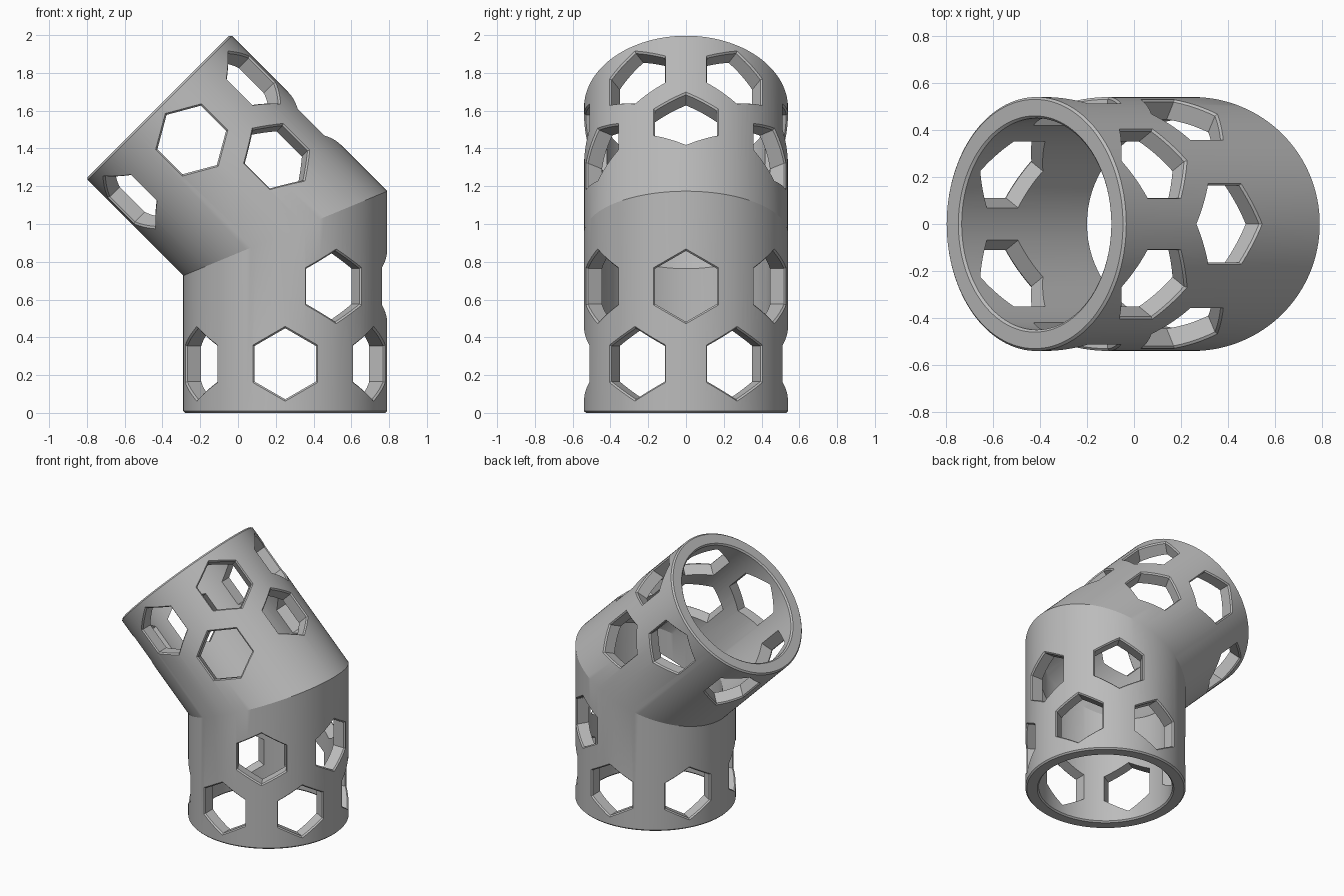
import bpy, bmesh
from math import sin, cos, pi, radians, sqrt, tan
from mathutils import Vector

if "Cube" in bpy.data.objects:
    bpy.data.objects.remove(bpy.data.objects["Cube"], do_unlink=True)

OUTER, INNER, LENGTH = 0.54, 0.45, 0.95   # tube radii and length of each leg
CHAMFER, SEGMENTS = 0.01, 128
HEX = 0.188                               # corner radius of the hexagonal holes
BEND = radians(45)
Y = Vector((0, 1, 0))
CORNER = Vector((0.25, 0, LENGTH))        # where the two leg axes meet

# Each leg: axis pointing along the tube, and its outside-of-bend direction
LOWER = (Vector((0, 0, 1)), Vector((1, 0, 0)))
UPPER = (Vector((-sin(BEND), 0, cos(BEND))), Vector((cos(BEND), 0, sin(BEND))))


def make_object(name, bm):
    bmesh.ops.recalc_face_normals(bm, faces=bm.faces)
    mesh = bpy.data.meshes.new(name)
    bm.to_mesh(mesh)
    bm.free()
    obj = bpy.data.objects.new(name, mesh)
    bpy.context.collection.objects.link(obj)
    return obj


def bridge(bm, a, b):
    for i in range(len(a)):
        j = (i + 1) % len(a)
        bm.faces.new((a[i], a[j], b[j], b[i]))


def tube_ring(bm, leg, distance, radius, mitre=False):
    axis, out = leg
    ring = []
    for i in range(SEGMENTS):
        a = 2 * pi * i / SEGMENTS
        along = distance + (radius * cos(a) * tan(BEND / 2) if mitre else 0)
        ring.append(bm.verts.new(CORNER + axis * along + out * radius * cos(a) + Y * radius * sin(a)))
    return ring


# Mitred pipe: outer skin up, rim, inner skin down, rim
bm = bmesh.new()
L, C = LENGTH, CHAMFER
rings = [tube_ring(bm, *args) for args in (
    (LOWER, -L, OUTER - C), (LOWER, -L + C, OUTER), (LOWER, 0, OUTER, True),
    (UPPER, L - C, OUTER), (UPPER, L, OUTER - C),
    (UPPER, L, INNER + C), (UPPER, L - C, INNER), (LOWER, 0, INNER, True),
    (LOWER, -L + C, INNER), (LOWER, -L, INNER + C))]
for i, ring in enumerate(rings):
    bridge(bm, ring, rings[(i + 1) % len(rings)])
pipe = make_object("elbow_pipe", bm)


def hex_outline(size, steps=6):
    corners = [Vector((sin(k * pi / 3), cos(k * pi / 3))) * size for k in range(6)]
    return [corners[k].lerp(corners[(k + 1) % 6], s / steps) for k in range(6) for s in range(steps)]


def add_hole(bm, leg, distance, degrees):
    """Hexagonal plug whose chamfer follows the curved outer skin."""
    axis, out = leg
    a = radians(degrees)
    radial = out * cos(a) + Y * sin(a)
    tangent = Y * cos(a) - out * sin(a)
    # (corner radius, height above the axis, does the ring follow the skin)
    levels = ((HEX, 0.36, False), (HEX, OUTER - C, True),
              (HEX + 2 * C, OUTER + C, True), (HEX + 2 * C, 0.6, False))
    loops = []
    for size, height, curved in levels:
        loop = []
        for t, v in hex_outline(size):
            d = sqrt(height ** 2 - t ** 2) if curved else height
            loop.append(bm.verts.new(CORNER + axis * (distance + v) + radial * d + tangent * t))
        loops.append(loop)
    for lo, hi in zip(loops, loops[1:]):
        bridge(bm, lo, hi)
    bm.faces.new(loops[0])
    bm.faces.new(loops[-1])


# Full row of six holes near each rim, three more on the outside of the bend
bm = bmesh.new()
for leg, rim_row, bend_row in ((LOWER, 0.26 - L, 0.67 - L), (UPPER, 0.70, 0.32)):
    for k in range(6):
        add_hole(bm, leg, rim_row, 30 + 60 * k)
    for degrees in (-60, 0, 60):
        add_hole(bm, leg, bend_row, degrees)
cutter = make_object("hole_cutter", bm)
cutter.hide_render = True

cut = pipe.modifiers.new("holes", "BOOLEAN")
cut.operation = "DIFFERENCE"
cut.solver = "EXACT"
cut.object = cutter
bpy.ops.object.select_all(action="DESELECT")
bpy.context.view_layer.objects.active = pipe
pipe.select_set(True)
bpy.ops.object.modifier_apply(modifier=cut.name)
bpy.data.objects.remove(cutter, do_unlink=True)
bpy.ops.object.shade_smooth_by_angle(angle=radians(15))

# Plain grey material
grey = bpy.data.materials.new("grey")
grey.use_nodes = True
colour = (0.5, 0.5, 0.5, 1)
grey.diffuse_color = colour
grey.node_tree.nodes["Principled BSDF"].inputs["Base Color"].default_value = colour
pipe.data.materials.clear()
pipe.data.materials.append(grey)
